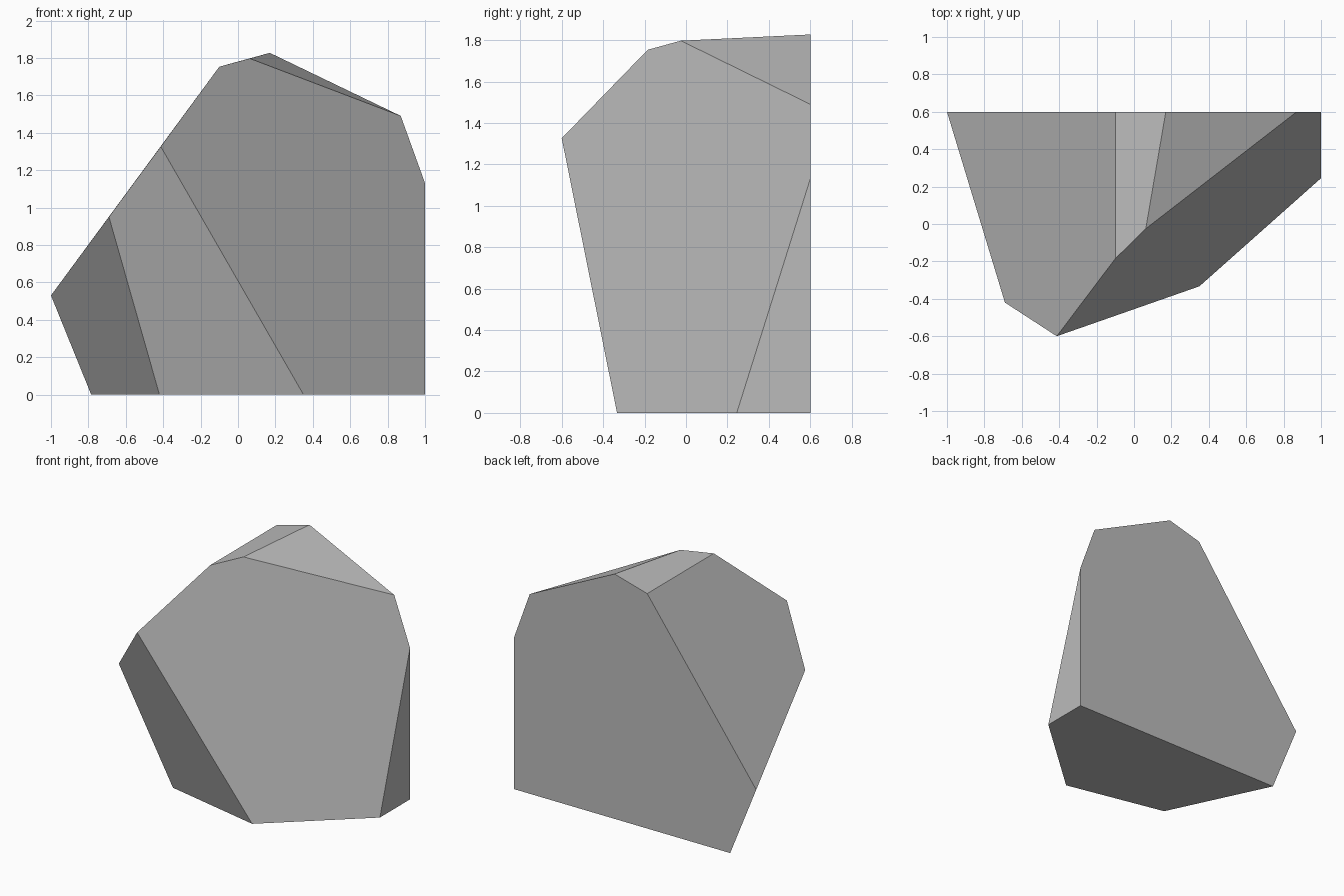
import bpy
import bmesh
import math

cube = bpy.data.objects.get("Cube")
if cube:
    bpy.data.objects.remove(cube, do_unlink=True)

# Single stone grey
stone = bpy.data.materials.new("stone grey")
stone.use_nodes = True
grey = (0.5, 0.5, 0.5, 1.0)
stone.diffuse_color = grey
stone.node_tree.nodes["Principled BSDF"].inputs["Base Color"].default_value = grey

# Corners of the chipped boulder, grouped by where they sit
BACK = 0.6
back_outline = [(-1, 0.53), (-0.785, 0), (1, 0), (1, 1.13),
                (0.87, 1.49), (0.17, 1.827), (-0.1, 1.753)]
base_front = [(-0.42, -0.167, 0), (0.35, -0.333, 0), (1, 0.245, 0)]
front_ridge = [(-0.69, -0.42, 0.95), (-0.413, -0.6, 1.326),
               (-0.1, -0.185, 1.753), (0.063, -0.025, 1.797)]
corners = [(x, BACK, z) for x, z in back_outline] + base_front + front_ridge

# Wrap the corners in a hull and merge coplanar triangles into flat facets
bm = bmesh.new()
for co in corners:
    bm.verts.new(co)
bmesh.ops.convex_hull(bm, input=bm.verts[:])
bmesh.ops.dissolve_limit(bm, angle_limit=math.radians(4),
                         verts=bm.verts[:], edges=bm.edges[:])
bmesh.ops.recalc_face_normals(bm, faces=bm.faces[:])

mesh = bpy.data.meshes.new("boulder")
bm.to_mesh(mesh)
bm.free()
mesh.materials.append(stone)
boulder = bpy.data.objects.new("boulder", mesh)
bpy.context.collection.objects.link(boulder)
